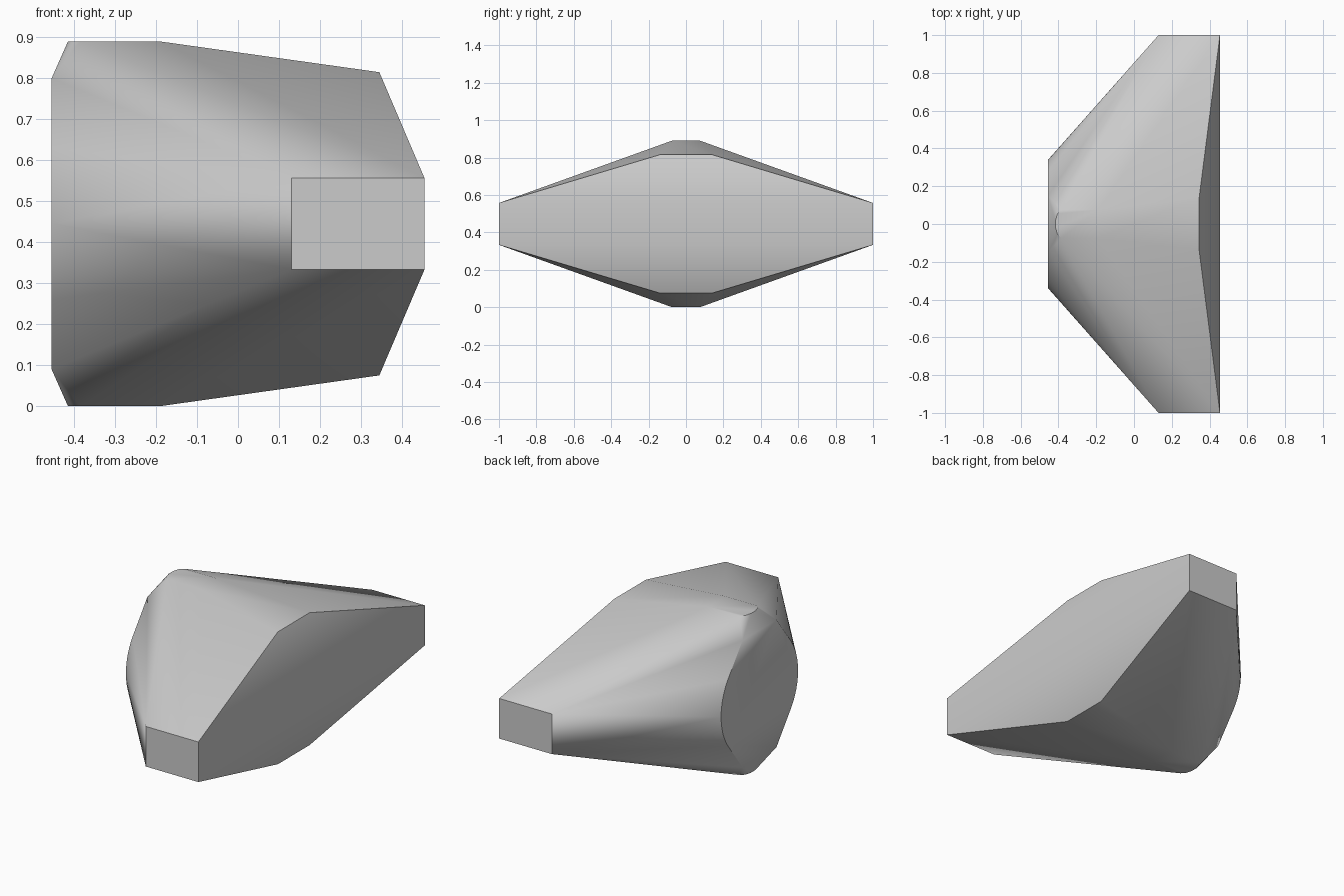
import bpy, bmesh, math
from itertools import product

cube = bpy.data.objects.get("Cube")
if cube:
    bpy.data.objects.remove(cube, do_unlink=True)

MID = 0.445  # height of the horizontal mirror plane

# Corner points of one quarter: x, y, height above the mirror plane
quarter = [
    (0.13, 1.0, 0.112), (0.455, 1.0, 0.112),       # end block
    (0.345, 0.14, 0.37),                           # sloping shoulder
    (-0.19, 0.075, 0.445), (-0.385, 0.075, 0.445), # crown
    (-0.405, 0.055, 0.445), (-0.415, 0.02, 0.445), # rounded crown corner
    (-0.455, 0.15, 0.355),                         # chamfer of the round face
]

# Bulging side arc of the round face
half_chord, radius = 0.185, 0.315
limit = math.asin(half_chord / radius)
for i in range(7):
    a = limit * i / 6
    quarter.append((-0.455, 0.34 - radius * (1 - math.cos(a)), radius * math.sin(a)))

# Mirror the quarter and wrap it in a convex shell
bm = bmesh.new()
for (x, y, h), sy, sz in product(quarter, (-1, 1), (-1, 1)):
    bm.verts.new((x, sy * y, MID + sz * h))
bmesh.ops.remove_doubles(bm, verts=bm.verts[:], dist=0.0005)
hull = bmesh.ops.convex_hull(bm, input=bm.verts[:])
loose = [v for v in bm.verts if not v.link_faces]
bmesh.ops.delete(bm, geom=loose, context='VERTS')
bmesh.ops.dissolve_limit(bm, angle_limit=math.radians(0.5),
                         verts=bm.verts[:], edges=bm.edges[:])
bmesh.ops.recalc_face_normals(bm, faces=bm.faces[:])

mesh = bpy.data.meshes.new("faceted_body")
bm.to_mesh(mesh)
bm.free()
body = bpy.data.objects.new("faceted_body", mesh)
bpy.context.scene.collection.objects.link(body)

# Plain grey
grey = bpy.data.materials.new("plain_grey")
grey.use_nodes = True
colour = (0.6, 0.6, 0.6, 1.0)
grey.diffuse_color = colour
grey.node_tree.nodes["Principled BSDF"].inputs["Base Color"].default_value = colour
mesh.materials.append(grey)

# Soft shading over shallow folds, sharp elsewhere
bpy.ops.object.select_all(action='DESELECT')
body.select_set(True)
bpy.context.view_layer.objects.active = body
bpy.ops.object.shade_smooth_by_angle(angle=math.radians(30))
